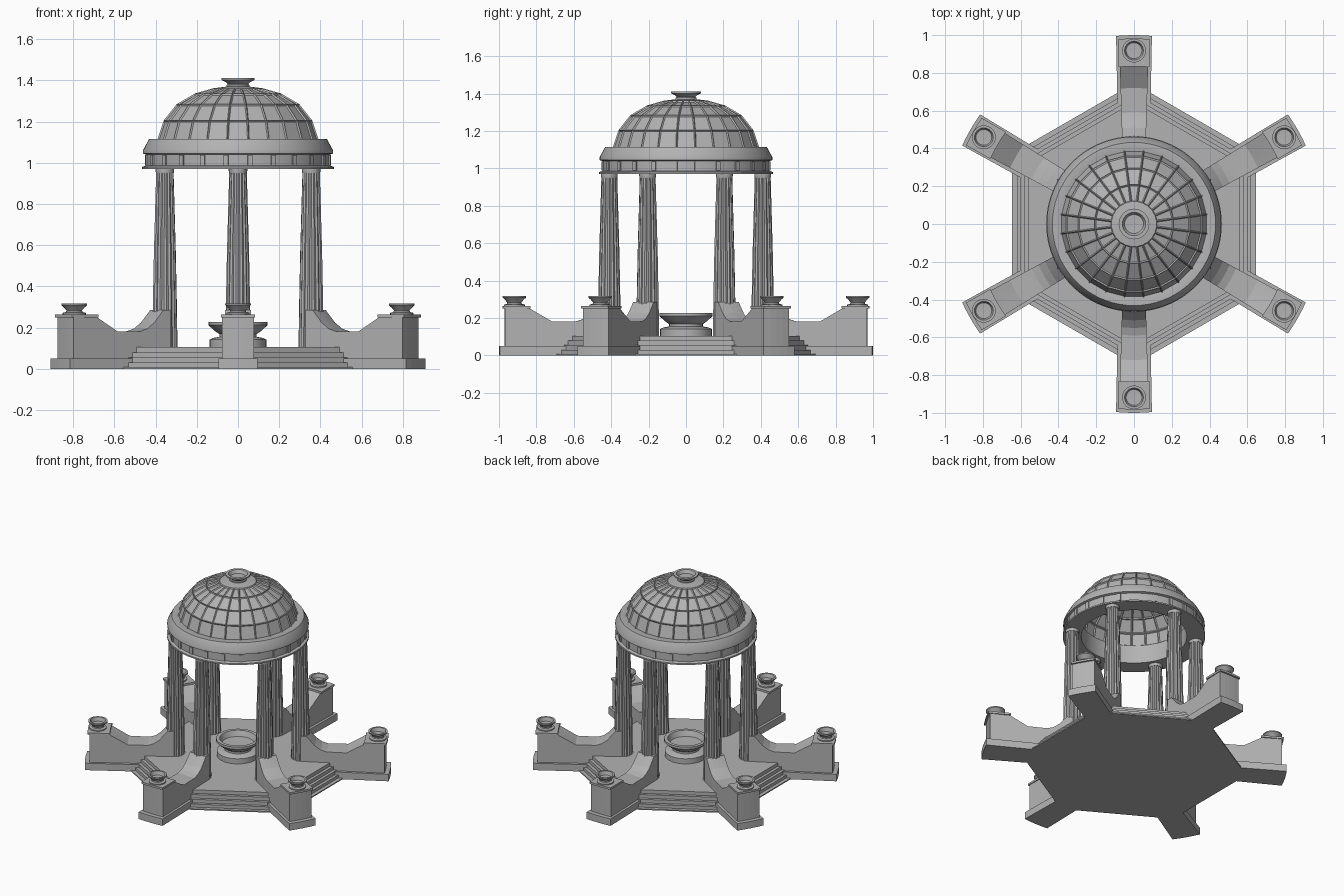
import bpy, bmesh, math
from math import cos, sin, pi, radians, sqrt

cube = bpy.data.objects.get("Cube")
if cube:
    bpy.data.objects.remove(cube, do_unlink=True)

stone = bpy.data.materials.new("grey_stone")
stone.use_nodes = True
stone.diffuse_color = (0.45, 0.45, 0.45, 1)
stone.node_tree.nodes["Principled BSDF"].inputs["Base Color"].default_value = (0.45, 0.45, 0.45, 1)


def finish(name, bm, smooth=False):
    """Clean the mesh, link the object and set its shading."""
    bmesh.ops.remove_doubles(bm, verts=bm.verts, dist=1e-5)
    bmesh.ops.recalc_face_normals(bm, faces=bm.faces)
    mesh = bpy.data.meshes.new(name)
    bm.to_mesh(mesh)
    bm.free()
    mesh.materials.append(stone)
    obj = bpy.data.objects.new(name, mesh)
    bpy.context.collection.objects.link(obj)
    if smooth:
        bpy.ops.object.select_all(action="DESELECT")
        obj.select_set(True)
        bpy.context.view_layer.objects.active = obj
        bpy.ops.object.shade_smooth_by_angle(angle=radians(30))
    return obj


def lathe(profile, segs, start=0.0, flute=0.0, loop=False):
    """Turn an (r, z) profile round z; flute pulls in every second vertex."""
    bm = bmesh.new()
    rings = []
    for r, z in profile:
        ring = []
        for i in range(segs):
            a = start + 2 * pi * i / segs
            q = r * (1 - flute * (i % 2))
            ring.append(bm.verts.new((q * cos(a), q * sin(a), z)))
        rings.append(ring)
    pairs = list(zip(rings, rings[1:]))
    if loop:
        pairs.append((rings[-1], rings[0]))
    for lo, hi in pairs:
        for i in range(segs):
            j = (i + 1) % segs
            bm.faces.new((lo[i], lo[j], hi[j], hi[i]))
    return bm


def arm(profile, half_width):
    """Sweep a closed (r, z) profile across an arm along +x, with ends on arcs."""
    bm = bmesh.new()
    slices = []
    for s in (-1, -0.5, 0, 0.5, 1):
        row = []
        for r, z in profile:
            y = s * half_width(r)
            row.append(bm.verts.new((sqrt(r * r - y * y), y, z)))
        slices.append(row)
    n = len(profile)
    for a, b in zip(slices, slices[1:]):
        for i in range(n):
            j = (i + 1) % n
            bm.faces.new((a[i], a[j], b[j], b[i]))
    bm.faces.new(slices[0])
    bm.faces.new(slices[-1])
    return bm


def six(obj, radius=0.0):
    """Repeat a part on all six arms."""
    base = obj.name
    for k in range(6):
        o = obj if k == 0 else obj.copy()
        if k:
            bpy.context.collection.objects.link(o)
        a = radians(30 + 60 * k)
        o.name = f"{base}_{k + 1}"
        o.location = (radius * cos(a), radius * sin(a), 0)
        o.rotation_euler = (0, 0, a)


# Stepped hexagonal floor
steps = [(0, 0)]
z = 0
for apothem, top in ((0.645, 0.008), (0.62, 0.03), (0.60, 0.055), (0.58, 0.08), (0.56, 0.105)):
    steps += [(apothem / cos(pi / 6), z), (apothem / cos(pi / 6), top)]
    z = top
steps.append((0, z))
finish("hexagonal_steps", lathe(steps, 6, radians(30)))

# Radiating arms: plinth, curved wall, cap and urn
six(finish("arm_plinth", arm([(0.5, 0), (1, 0), (1, 0.05), (0.5, 0.05)],
                             lambda r: 0.085 + 0.02 * (r - 0.5))))
wall = [(0.42, 0), (0.97, 0), (0.97, 0.252), (0.84, 0.252), (0.72, 0.182), (0.59, 0.182),
        (0.55, 0.195), (0.51, 0.225), (0.46, 0.285), (0.42, 0.285)]
six(finish("arm_wall", arm(wall, lambda r: 0.062 + 0.03 * (r - 0.42))))
six(finish("arm_cap", arm([(0.835, 0.25), (0.982, 0.25), (0.982, 0.264), (0.835, 0.264)],
                          lambda r: 0.083)))
urn = [(0, 0.26), (0.056, 0.26), (0.056, 0.272), (0.04, 0.276), (0.038, 0.284), (0.05, 0.298),
       (0.063, 0.31), (0.063, 0.318), (0.05, 0.318), (0.042, 0.292), (0, 0.29)]
six(finish("urn", lathe(urn, 24), True), 0.918)

# Fluted columns with plain collars
shaft = [(0, 0.1), (0.062, 0.1), (0.059, 0.3), (0.054, 0.55), (0.047, 0.8), (0.042, 0.975), (0, 0.975)]
six(finish("column", lathe(shaft, 32, flute=0.1)), 0.41)
collar = [(0, 0.95), (0.043, 0.95), (0.045, 0.96), (0.045, 0.975), (0, 0.975)]
six(finish("column_collar", lathe(collar, 24), True), 0.41)

# Fountain basin in the middle
basin = [(0, 0.1), (0.138, 0.1), (0.138, 0.142), (0.12, 0.15), (0.09, 0.155), (0.09, 0.168),
         (0.115, 0.185), (0.143, 0.212), (0.143, 0.228), (0.12, 0.228), (0.105, 0.19), (0, 0.185)]
finish("fountain_basin", lathe(basin, 32), True)

# Ring beam carried by the columns
beam = [(0.345, 0.97), (0.465, 0.97), (0.465, 0.98), (0.447, 0.987), (0.447, 1.04), (0.462, 1.045),
        (0.462, 1.06), (0.432, 1.115), (0.385, 1.115), (0.345, 1.1)]
finish("ring_beam", lathe(beam, 72, loop=True), True)

# Small blocks round the frieze
bm = bmesh.new()
for k in range(24):
    a = radians(7.5 + 15 * k)
    made = bmesh.ops.create_cube(bm, size=1)["verts"]
    bmesh.ops.scale(bm, vec=(0.02, 0.024, 0.05), verts=made)
    bmesh.ops.translate(bm, vec=(0.444, 0, 1.013), verts=made)
    for v in made:
        x, y, _ = v.co
        v.co.x, v.co.y = x * cos(a) - y * sin(a), x * sin(a) + y * cos(a)
finish("frieze_blocks", bm)

# Coffered dome shell, with panels sunk inside and out
shell = [(0.397, 1.105), (0.364, 1.205), (0.30, 1.285), (0.21, 1.337), (0.12, 1.362), (0.055, 1.37),
         (0.055, 1.345), (0.115, 1.335), (0.20, 1.308), (0.28, 1.26), (0.335, 1.185), (0.35, 1.1)]
bm = lathe(shell, 24, radians(7.5), loop=True)
bmesh.ops.recalc_face_normals(bm, faces=bm.faces)
panels = [f for f in bm.faces
          if f.calc_center_median().xy.length > 0.14 and f.normal.z > -0.95
          and f.calc_center_median().z > 1.11]
bmesh.ops.inset_individual(bm, faces=panels, thickness=0.008, depth=-0.007)
finish("coffered_dome", bm)

# Finial bowl on the crown
finial = [(0, 1.345), (0.056, 1.345), (0.056, 1.378), (0.05, 1.382), (0.06, 1.392), (0.081, 1.402),
          (0.081, 1.412), (0.062, 1.412), (0.05, 1.39), (0, 1.388)]
finish("crown_finial", lathe(finial, 32), True)
